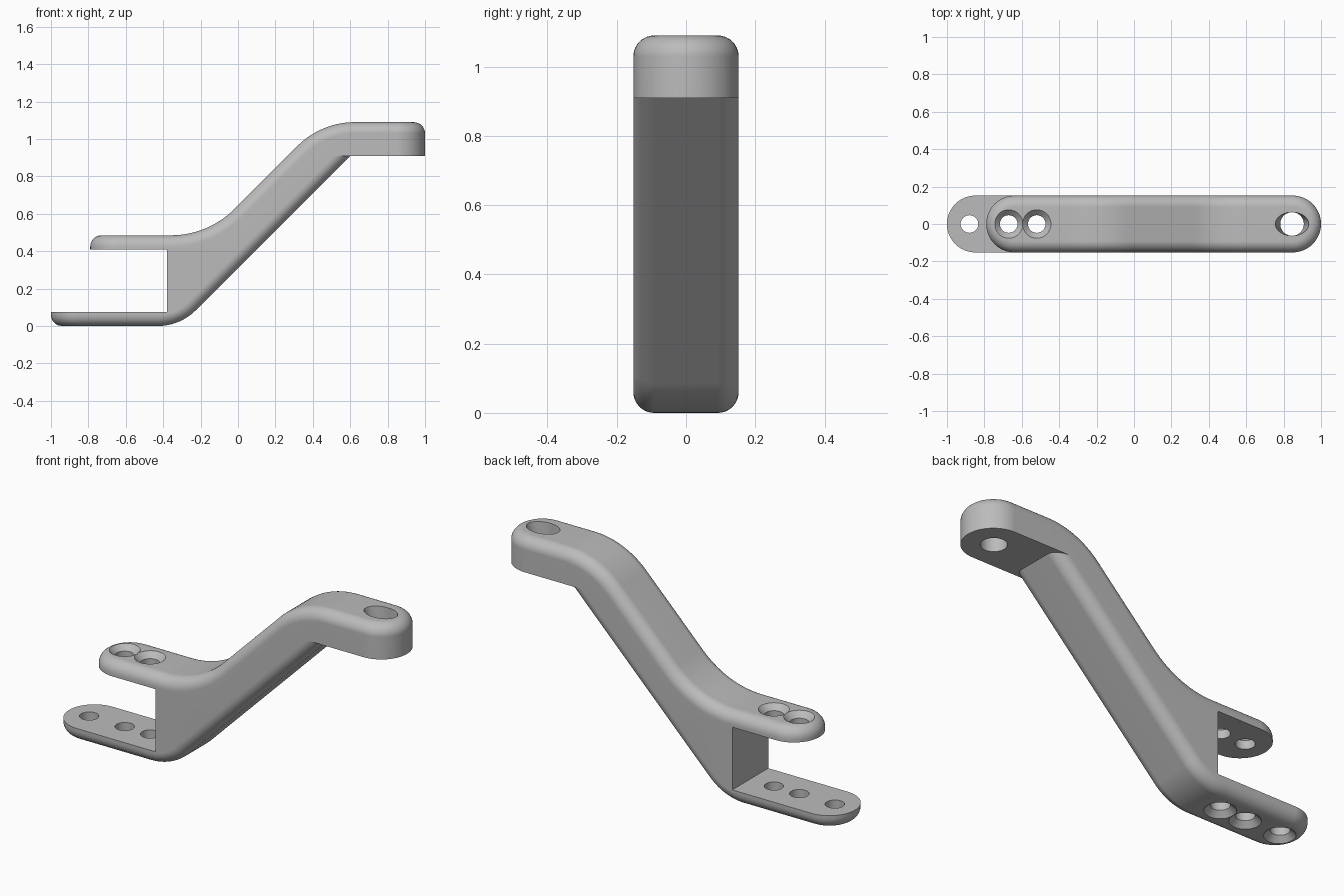
import bpy, bmesh, math

if "Cube" in bpy.data.objects:
    bpy.data.objects.remove(bpy.data.objects["Cube"])

HALF = 0.152      # half width of the arm
FILLET = 0.06     # edge rounding
SLOPE = math.pi / 4

grey = bpy.data.materials.new("satin grey")
grey.use_nodes = True
colour = (0.5, 0.5, 0.5, 1)
grey.diffuse_color = colour
grey.node_tree.nodes["Principled BSDF"].inputs["Base Color"].default_value = colour


def make_object(name, bm):
    bmesh.ops.remove_doubles(bm, verts=bm.verts, dist=1e-5)
    bmesh.ops.recalc_face_normals(bm, faces=bm.faces)
    mesh = bpy.data.meshes.new(name)
    bm.to_mesh(mesh)
    bm.free()
    mesh.materials.append(grey)
    ob = bpy.data.objects.new(name, mesh)
    bpy.context.collection.objects.link(ob)
    return ob


def combine(target, tool, operation):
    mod = target.modifiers.new(operation.lower(), "BOOLEAN")
    mod.operation, mod.solver, mod.object = operation, "EXACT", tool
    bpy.context.view_layer.objects.active = target
    bpy.ops.object.modifier_apply(modifier=mod.name)
    bpy.data.objects.remove(tool)


def bend(x, z, a0, a1, t, n=14):
    """Tangent arc at a corner, as (x, z, direction) points."""
    s = 1 if a1 > a0 else -1
    rad = t / math.tan(abs(a1 - a0) / 2)
    cx = x - t * math.cos(a0) - s * rad * math.sin(a0)
    cz = z - t * math.sin(a0) + s * rad * math.cos(a0)
    angles = [a0 + (a1 - a0) * i / n for i in range(n + 1)]
    return [(cx + s * rad * math.sin(a), cz - s * rad * math.cos(a), a) for a in angles]


def rounded_body(name, path, base, inward, left, right=None, n=12, steps=8):
    """Loft along x: rounded edge on the path side, sharp edge on the base side."""
    def cap(end, direction, z):
        return [(end, direction, z, i * math.pi / 2 / n) for i in range(n + 1)]

    stations = cap(left, 1, path[0][1]) + path
    if right is not None:
        stations += cap(right, -1, path[-1][1])[::-1]
    bm = bmesh.new()
    columns = []
    for st in stations:
        pair = []
        for side in (1, -1):
            def place(inset, depth):
                if len(st) == 4:
                    end, direction, z, t = st
                    x = end + direction * (HALF - (HALF - inset) * math.cos(t))
                    return x, (HALF - inset) * math.sin(t) * side, z + inward * depth
                x, z, a = st
                return (x - inward * depth * math.sin(a), (HALF - inset) * side,
                        z + inward * depth * math.cos(a))
            x, y, _ = place(0, 0) if len(st) == 4 else (st[0], HALF * side, 0)
            bx, bz = base(x)
            col = [bm.verts.new((bx, y, bz))]
            for k in range(steps + 1):
                a = math.pi / 2 * k / steps
                col.append(bm.verts.new(place(FILLET * (1 - math.cos(a)),
                                              FILLET * (1 - math.sin(a)))))
            pair.append(col)
        columns.append(pair)
    for (p, q), (u, v) in zip(columns, columns[1:]):
        for c, d in ((p, u), (q, v)):
            for k in range(steps + 1):
                bm.faces.new((c[k], c[k + 1], d[k + 1], d[k]))
        for k in (0, -1):
            bm.faces.new((p[k], q[k], v[k], u[k]))
    if right is None:
        p, q = columns[-1]
        bm.faces.new(p + q[::-1])
    return make_object(name, bm)


def hole_cutter(x, rings, seg=40):
    """Stack of elliptical rings (half length, half width, z)."""
    bm = bmesh.new()
    loops = []
    for rx, ry, z in rings:
        loops.append([bm.verts.new((x + rx * math.cos(a), ry * math.sin(a), z))
                      for a in (math.tau * i / seg for i in range(seg))])
    for lo, hi in zip(loops, loops[1:]):
        for i in range(seg):
            j = (i + 1) % seg
            bm.faces.new((lo[i], lo[j], hi[j], hi[i]))
    bm.faces.new(loops[0])
    bm.faces.new(loops[-1])
    return make_object("hole_cutter", bm)


def box_cutter(x0, x1, z0, z1):
    bm = bmesh.new()
    bmesh.ops.create_cube(bm, size=1)
    for v in bm.verts:
        v.co = (x1 if v.co.x > 0 else x0, v.co.y, z1 if v.co.z > 0 else z0)
    return make_object("box_cutter", bm)


# Upper half: short flange, rising top surface and flat head
top_path = bend(-0.16, 0.485, 0, SLOPE, 0.2) + bend(0.445, 1.09, SLOPE, 0, 0.18)
arm = rounded_body("bracket_arm", top_path,
                   lambda x: (x, min(max(0.41, x + 0.43), 0.91)), -1, -0.79, 1.0)

# Lower half: long flange and sloping underside
low_path = bend(-0.31, 0, 0, SLOPE, 0.12)
low_path += [(x, x + 0.31, SLOPE) for x in (-0.03, 0.55, 0.64)]
lower = rounded_body("lower_half", low_path,
                     lambda x: (min(x, 0.59), min(max(0.42, x + 0.45), 1.0)), 1, -1.0)
combine(lower, box_cutter(-1.2, -0.38, 0.075, 0.8), "DIFFERENCE")
combine(arm, lower, "UNION")

# Countersunk screw holes in both flanges
BORE, SINK = 0.047, 0.076
flare = SINK - BORE
for x in (-0.67, -0.52):
    combine(arm, hole_cutter(x, [(BORE, BORE, 0.3), (BORE, BORE, 0.485 - flare),
                                 (SINK + 0.01, SINK + 0.01, 0.495)]), "DIFFERENCE")
for x in (-0.88, -0.67, -0.52):
    combine(arm, hole_cutter(x, [(SINK + 0.01, SINK + 0.01, -0.01), (BORE, BORE, flare),
                                 (BORE, BORE, 0.2)]), "DIFFERENCE")

# Head hole: round below, stretched lengthwise at the top
combine(arm, hole_cutter(0.845, [(0.063, 0.063, 0.85), (0.063, 0.063, 0.98),
                                 (0.092, 0.063, 1.1)]), "DIFFERENCE")

# Smooth fillets with crisp edges
bpy.ops.object.select_all(action="DESELECT")
arm.select_set(True)
bpy.context.view_layer.objects.active = arm
bpy.ops.object.shade_smooth_by_angle(angle=math.radians(30))
weighted = arm.modifiers.new("even_shading", "WEIGHTED_NORMAL")
weighted.keep_sharp = True
